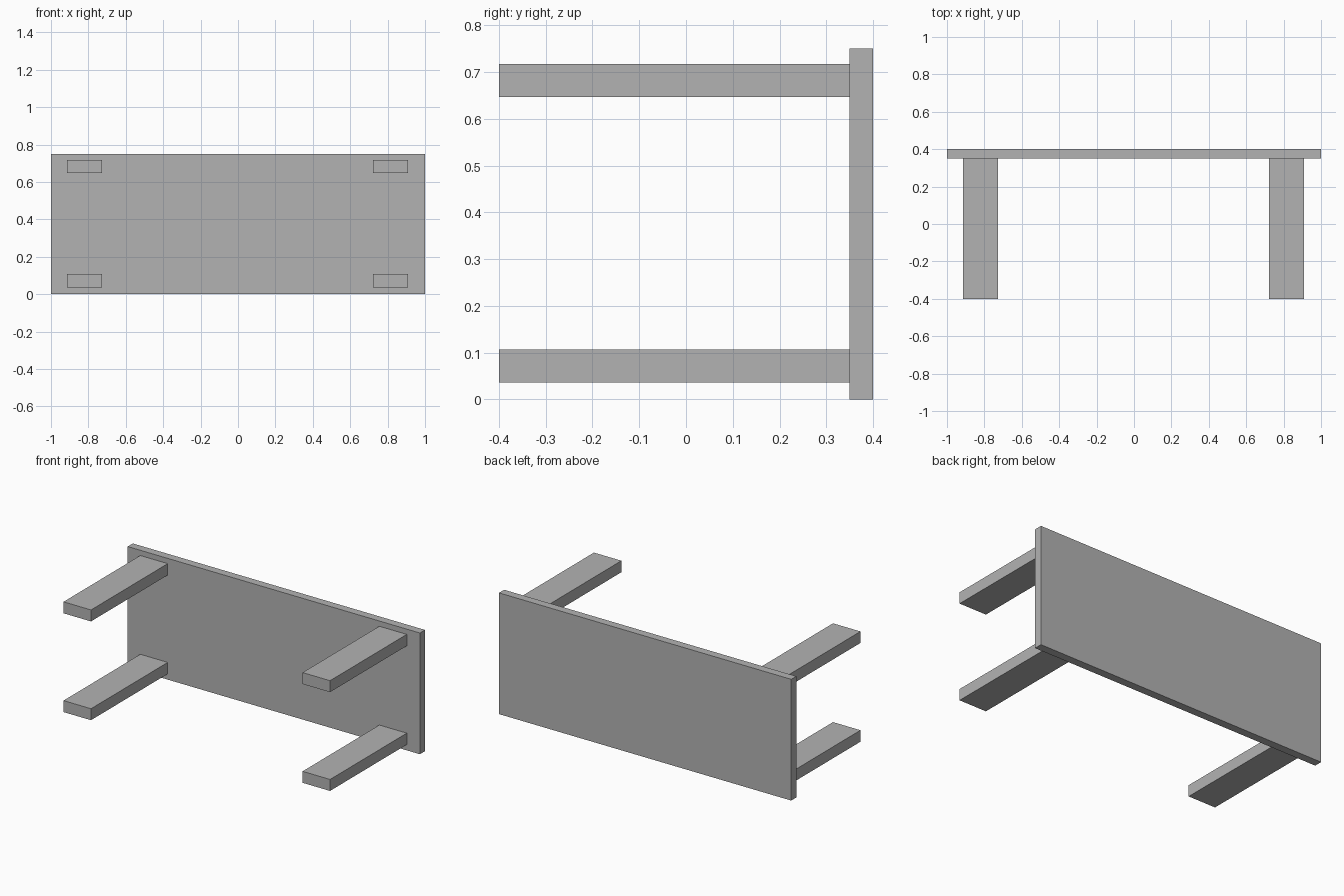
import bpy

cube = bpy.data.objects.get("Cube")
if cube:
    bpy.data.objects.remove(cube, do_unlink=True)

# Single plain grey
GREY = (0.45, 0.45, 0.45, 1)
grey = bpy.data.materials.new("plain grey")
grey.use_nodes = True
grey.diffuse_color = GREY
grey.node_tree.nodes["Principled BSDF"].inputs["Base Color"].default_value = GREY


def box(name, center, size):
    bpy.ops.mesh.primitive_cube_add(size=1, location=center)
    obj = bpy.context.object
    obj.name = name
    obj.scale = size
    bpy.ops.object.transform_apply(location=False, rotation=False, scale=True)
    obj.data.materials.append(grey)
    return obj


# Table lying on its long edge: upright top at the back, legs pointing forward
HEIGHT, DEPTH, THICK = 0.75, 0.8, 0.05
back = DEPTH / 2
box("table_top", (0, back - THICK / 2, HEIGHT / 2), (2, THICK, HEIGHT))

# Four flat legs
leg_length = DEPTH - THICK
for side, x in (("right", -0.82), ("left", 0.816)):
    for level, z in (("lower", 0.071), ("upper", 0.682)):
        box(f"{level}_{side}_leg", (x, -THICK / 2, z), (0.188, leg_length, 0.071))
